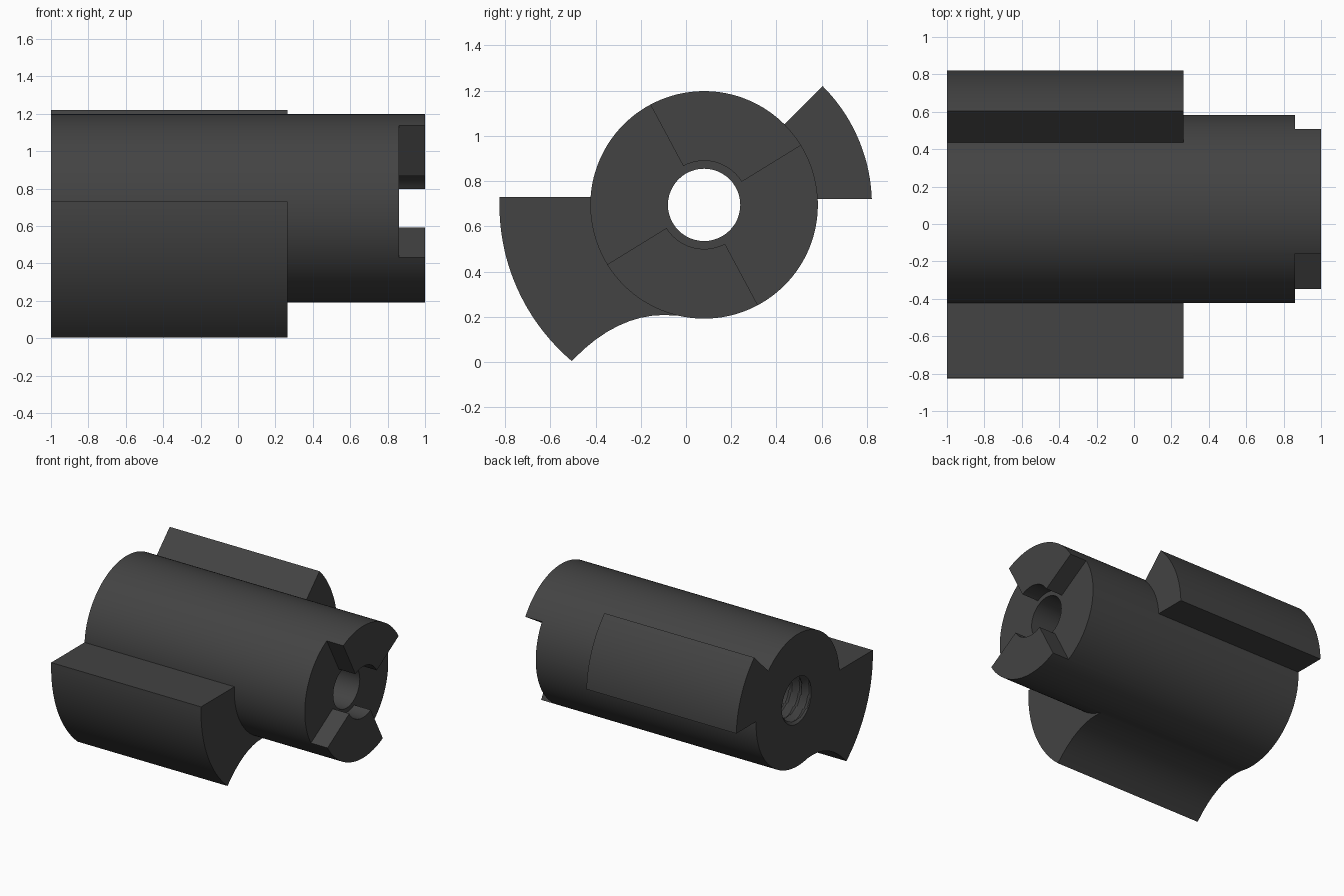
import bpy, bmesh, math

if "Cube" in bpy.data.objects:
    bpy.data.objects.remove(bpy.data.objects["Cube"])

CY, CZ = 0.08, 0.695          # axis of the body, running along x
R = 0.503                     # body radius
WING_END = 0.265
SLOT_FLOOR = 0.86

grey = bpy.data.materials.new("dark_grey")
grey.diffuse_color = (0.056, 0.056, 0.056, 1)
grey.use_nodes = True
grey.node_tree.nodes["Principled BSDF"].inputs["Base Color"].default_value = grey.diffuse_color


def polar(r, deg):
    a = math.radians(deg)
    return (CY + r * math.cos(a), CZ + r * math.sin(a))


def arc(r, a0, a1, n):
    return [polar(r, a0 + (a1 - a0) * i / n) for i in range(n + 1)]


def finish(name, bm):
    bmesh.ops.recalc_face_normals(bm, faces=bm.faces)
    me = bpy.data.meshes.new(name)
    bm.to_mesh(me)
    bm.free()
    me.materials.append(grey)
    ob = bpy.data.objects.new(name, me)
    bpy.context.collection.objects.link(ob)
    return ob


def extrude(name, pts, x0, x1):
    """Prism along x from a (y, z) outline."""
    bm = bmesh.new()
    a = [bm.verts.new((x0, y, z)) for y, z in pts]
    b = [bm.verts.new((x1, y, z)) for y, z in pts]
    bm.faces.new(a)
    bm.faces.new(b)
    n = len(pts)
    for i in range(n):
        j = (i + 1) % n
        bm.faces.new((a[i], a[j], b[j], b[i]))
    return finish(name, bm)


def combine(target, tool, operation):
    mod = target.modifiers.new(operation.lower(), 'BOOLEAN')
    mod.operation = operation
    mod.solver = 'EXACT'
    mod.object = tool
    bpy.context.view_layer.objects.active = target
    bpy.ops.object.modifier_apply(modifier=mod.name)
    bpy.data.objects.remove(tool, do_unlink=True)


# Cylindrical body
body = extrude("clutch_body", arc(R, 0, 360, 128)[:-1], -1, 1)

# Large front wing: flat top, round outside, concave underside
a_top = 180 - math.degrees(math.asin(0.035 / 0.905))
large = [(-0.35, 0.73)] + arc(0.905, a_top, 229.7, 24)
large += [(-0.45, 0.058), (-0.40, 0.099), (-0.35, 0.133), (-0.30, 0.160),
          (-0.25, 0.181), (-0.20, 0.196), (-0.15, 0.205), (-0.10, 0.208),
          (-0.05, 0.206), (0.0, 0.203), (0.03, 0.26), (-0.2, 0.45)]
combine(body, extrude("large_wing", large, -1, WING_END), 'UNION')

# Small rear wing
a_low = math.degrees(math.asin(0.027 / 0.742))
small = [(0.5, CZ + 0.027)] + arc(0.742, a_low, 45, 20) + [polar(0.44, 45)]
combine(body, extrude("small_wing", small, -1, WING_END), 'UNION')

# Two open slots leave a pair of coupling teeth
for start in (118.2, 298.2):
    sector = [polar(0.02, start + 46.7)] + arc(0.75, start, start + 93.4, 16)
    sector = [(CY, CZ)] + sector[1:]
    combine(body, extrude("slot", sector, SLOT_FLOOR, 1.1), 'DIFFERENCE')

# Bore: helical thread, then a smooth run, then a wider mouth
N, M, PITCH = 48, 12, 0.08
rings = [(-1.04 + i * PITCH / M, True, 0) for i in range(int(1.24 / PITCH * M))]
rings += [(0.215, False, 0.16), (SLOT_FLOOR, False, 0.16),
          (SLOT_FLOOR, False, 0.195), (1.1, False, 0.195)]
bm = bmesh.new()
rows = []
for x, threaded, r in rings:
    row = []
    for j in range(N):
        rad = r
        if threaded:
            u = (x / PITCH - j / N) % 1.0
            rad = 0.16 + 0.035 * (1 - abs(2 * u - 1))
        y, z = polar(rad, 360 * j / N)
        row.append(bm.verts.new((x, y, z)))
    rows.append(row)
for p, q in zip(rows, rows[1:]):
    for j in range(N):
        k = (j + 1) % N
        bm.faces.new((p[j], p[k], q[k], q[j]))
bm.faces.new(rows[0])
bm.faces.new(rows[-1])
combine(body, finish("bore", bm), 'DIFFERENCE')

# Smooth curved walls, crisp edges
bpy.ops.object.select_all(action='DESELECT')
body.select_set(True)
bpy.context.view_layer.objects.active = body
bpy.ops.object.shade_smooth_by_angle(angle=math.radians(25))
